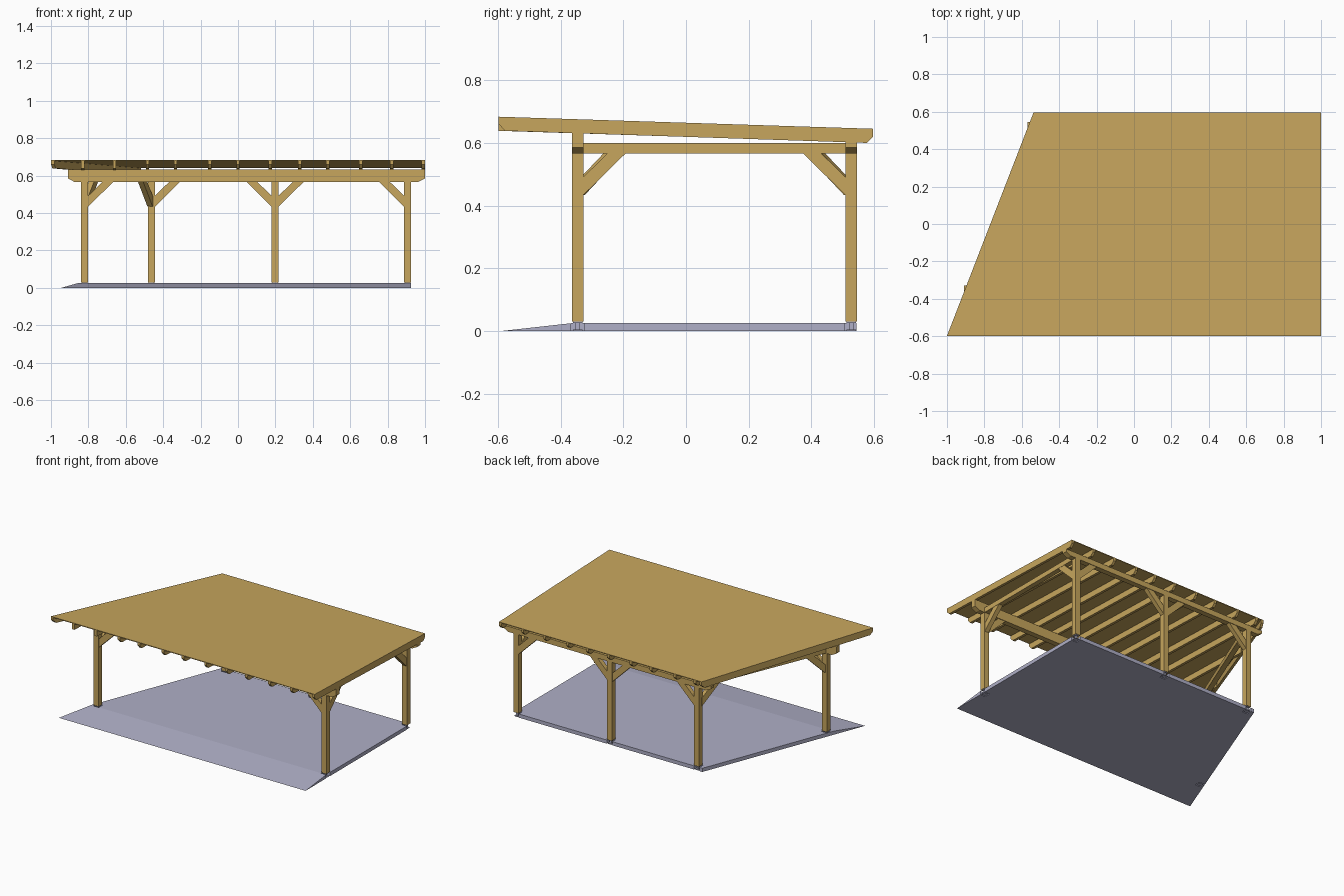
import bpy, bmesh
from mathutils import Vector as V

if "Cube" in bpy.data.objects:
    bpy.data.objects.remove(bpy.data.objects["Cube"])

SH = 0.3875            # slant of the left edge: x change per y
Y0, Y1 = -0.598, 0.597


def material(name, rgb):
    m = bpy.data.materials.new(name)
    m.diffuse_color = (*rgb, 1)
    m.use_nodes = True
    m.node_tree.nodes["Principled BSDF"].inputs["Base Color"].default_value = m.diffuse_color
    return m


WOOD = material("wood", (0.57, 0.38, 0.11))
CONCRETE = material("concrete", (0.43, 0.43, 0.57))


def loft(name, a, b, mat):
    """Solid between two matching outlines."""
    bm = bmesh.new()
    va = [bm.verts.new(p) for p in a]
    vb = [bm.verts.new(p) for p in b]
    bm.faces.new(va)
    bm.faces.new(vb[::-1])
    n = len(a)
    for i in range(n):
        j = (i + 1) % n
        bm.faces.new((va[i], vb[i], vb[j], va[j]))
    bmesh.ops.recalc_face_normals(bm, faces=bm.faces)
    me = bpy.data.meshes.new(name)
    bm.to_mesh(me)
    bm.free()
    me.materials.append(mat)
    ob = bpy.data.objects.new(name, me)
    bpy.context.collection.objects.link(ob)
    return ob


def prism(name, origin, u, w, profile, mat=WOOD):
    """Profile of (distance along u, z), widened along w about the origin."""
    o, u, w = V((*origin, 0)), V((*u, 0)), V((*w, 0))
    pts = [o + u * s + V((0, 0, z)) for s, z in profile]
    return loft(name, [p - w / 2 for p in pts], [p + w / 2 for p in pts], mat)


def box(name, x, y, size, z0, z1, mat=WOOD):
    h = size / 2
    return prism(name, (x, y), (1, 0), (0, size),
                 [(-h, z0), (h, z0), (h, z1), (-h, z1)], mat)


def top(y):
    return 0.684 - 0.0322 * (y + 0.6)


# Sloping roof deck with slanted left edge
T = 0.005
deck = [(Y0, top(Y0)), (Y1, top(Y1)), (Y1, top(Y1) - T), (Y0, top(Y0) - T)]
loft("roof_deck", [(-1 + SH * (y - Y0), y, z) for y, z in deck],
     [(1, y, z) for y, z in deck], WOOD)


# Rafters with chamfered lower ends
def rafter_profile(yb, cut=0.02):
    a, b = Y0, yb
    return [(a, top(a) - T), (b, top(b) - T), (b, top(b) - 0.045 + cut),
            (b - cut, top(b) - 0.045), (a + cut, top(a) - 0.045), (a, top(a) - 0.023)]


RW = 0.018
RAFTERS = [-0.83, -0.66, -0.484, -0.334, -0.152, 0, 0.172, 0.33, 0.48, 0.656, 0.822, 0.991]
for i, x in enumerate(RAFTERS):
    yb = min(Y1, Y0 + (x + 1) / SH - 0.03)
    prism(f"rafter_{i + 1}", (x, 0), (0, 1), (RW, 0),
          rafter_profile(yb, 0.02 if yb == Y1 else 0.0))
prism("edge_rafter", (-1 + RW / 2 - SH * Y0, 0), (SH, 1), (RW, 0), rafter_profile(Y1))

# Main beams
YF, YB, P = -0.346, 0.527, 0.037
for name, y, x0, z1 in (("front_beam", YF, -0.91, 0.632), ("back_beam", YB, -0.57, 0.604)):
    prism(name, (0, y), (1, 0), (0, P),
          [(x0, z1), (1, z1), (1, 0.585), (0.965, 0.567), (x0 + 0.035, 0.567), (x0, 0.585)])

# Posts standing on small metal feet
POSTS = {"front_left": (-0.82, YF), "front_right": (0.907, YF), "back_left": (-0.463, YB),
         "back_middle": (0.198, YB), "back_right": (0.907, YB)}
for n, (x, y) in POSTS.items():
    box(n + "_post", x, y, P, 0.03, 0.567)
    box(n + "_foot_plate", x, y, 0.03, 0, 0.004, CONCRETE)
    box(n + "_foot_stem", x, y, 0.014, 0.004, 0.026, CONCRETE)
    box(n + "_foot_cap", x, y, 0.03, 0.026, 0.03, CONCRETE)

# Side ties between front and back posts
for s in ("left", "right"):
    a, b = V(POSTS["front_" + s]), V(POSTS["back_" + s])
    d = (b - a).normalized()
    L = (b - a).length
    prism(s + "_tie_beam", a, d, V((-d.y, d.x)) * 0.034,
          [(0.01, 0.567), (L - 0.01, 0.567), (L - 0.01, 0.6), (0.01, 0.6)])


# Diagonal braces from post to beam
def brace(post, toward, name):
    a = V(POSTS[post])
    d = (V(POSTS[toward]) - a).normalized()
    h = P / 2
    prism(name, a, d, V((-d.y, d.x)) * 0.03,
          [(h - 0.003, 0.434), (h, 0.434), (h + 0.135, 0.567),
           (h + 0.077, 0.567), (h - 0.003, 0.489)])


for p, q in (("front_left", "front_right"), ("back_left", "back_middle"),
             ("back_middle", "back_right"), ("front_left", "back_left"),
             ("front_right", "back_right")):
    brace(p, q, f"brace_{p}_to_{q}")
    brace(q, p, f"brace_{q}_to_{p}")

# Ground slab with a ramped front and a notch at every post
prof = [(-0.59, 0), (0.545, 0), (0.545, 0.025), (-0.365, 0.025)]
slab = loft("ground_slab", [(-0.945 + SH * (y + 0.59), y, z) for y, z in prof],
            [(0.925, y, z) for y, z in prof], CONCRETE)
bpy.context.view_layer.objects.active = slab
for n, (x, y) in POSTS.items():
    cutter = box(n + "_notch", x, y, P + 0.004, -0.05, 0.1, CONCRETE)
    cutter.hide_render = True
    m = slab.modifiers.new(n, "BOOLEAN")
    m.operation, m.object, m.solver = "DIFFERENCE", cutter, "EXACT"
    bpy.ops.object.modifier_apply(modifier=m.name)
    bpy.data.objects.remove(cutter)
